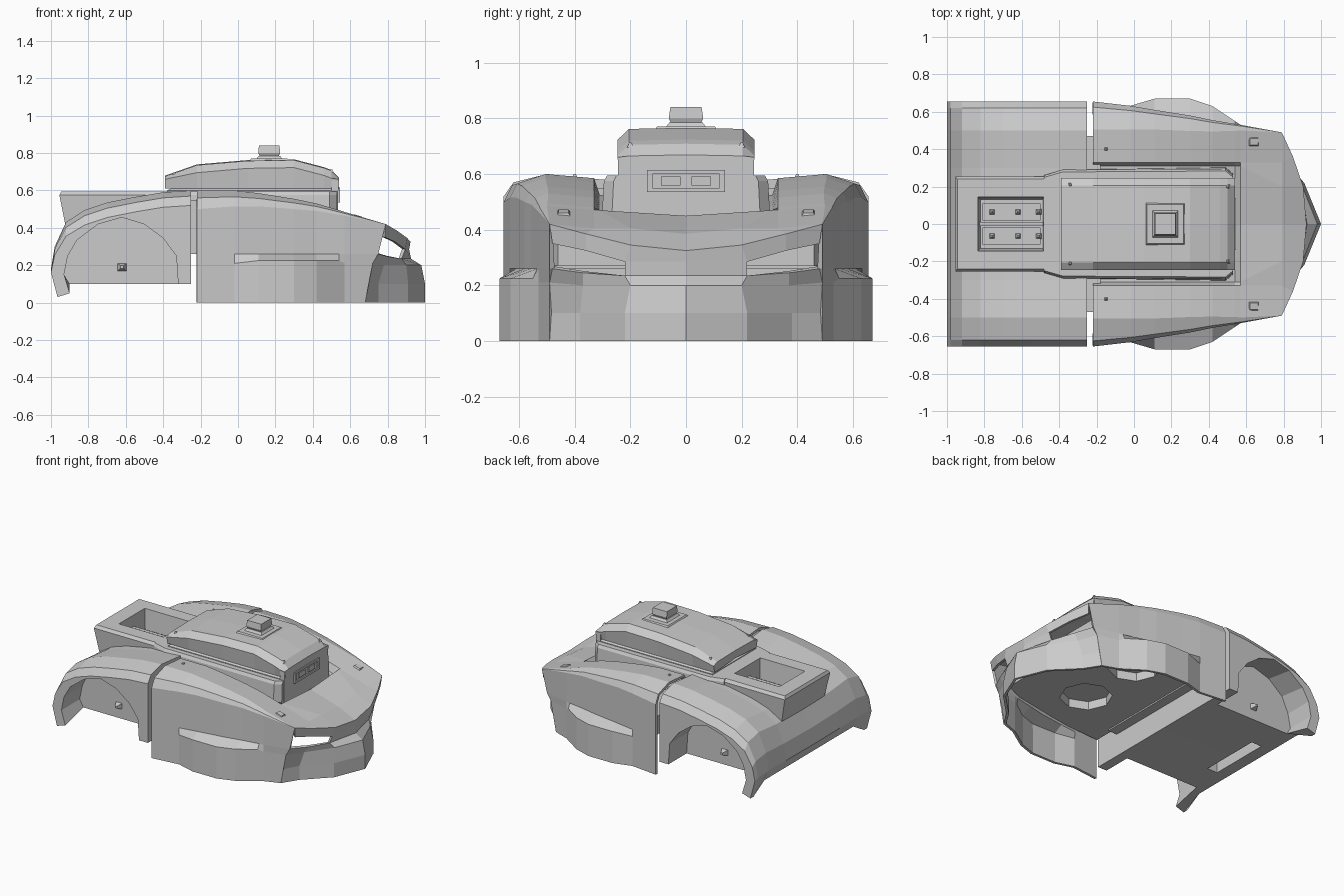
import bpy, bmesh, math

if "Cube" in bpy.data.objects:
    bpy.data.objects.remove(bpy.data.objects["Cube"])


def finish(name, bm, mirror=False, thick=0):
    bmesh.ops.remove_doubles(bm, verts=bm.verts[:], dist=0.001)
    bmesh.ops.dissolve_degenerate(bm, edges=bm.edges[:], dist=0.0005)
    bmesh.ops.recalc_face_normals(bm, faces=bm.faces[:])
    top = max((f for f in bm.faces if abs(f.normal.z) > 0.3), key=lambda f: f.calc_center_median().z)
    if top.normal.z < 0:
        bmesh.ops.reverse_faces(bm, faces=bm.faces[:])
    me = bpy.data.meshes.new(name)
    bm.to_mesh(me)
    bm.free()
    ob = bpy.data.objects.new(name, me)
    bpy.context.collection.objects.link(ob)
    if mirror:
        m = ob.modifiers.new("mirror", 'MIRROR')
        m.use_axis = (False, True, False)
    if thick:
        s = ob.modifiers.new("wall", 'SOLIDIFY')
        s.thickness = thick
        s.offset = -1
    return ob


def grid(bm, rows, skip=()):
    vs = [[bm.verts.new(p) for p in r] for r in rows]
    for i in range(len(vs) - 1):
        for j in range(len(vs[0]) - 1):
            if (i, j) not in skip:
                bm.faces.new((vs[i][j], vs[i + 1][j], vs[i + 1][j + 1], vs[i][j + 1]))
    return vs


def rings(name, loops):
    """Closed solid through stacked rings of equal length."""
    bm = bmesh.new()
    vs = grid(bm, [l + l[:1] for l in loops])
    bm.faces.new(vs[0][:-1])
    bm.faces.new(vs[-1][:-1])
    return finish(name, bm)


def rect(x0, x1, y, z):
    return [(x0, -y, z), (x1, -y, z), (x1, y, z), (x0, y, z)]


def box(name, x0, x1, y0, y1, z0, z1):
    return rings(name, [[(x0, y0, z), (x1, y0, z), (x1, y1, z), (x0, y1, z)] for z in (z0, z1)])


def cut(ob, cutter):
    b = ob.modifiers.new("cut", 'BOOLEAN')
    b.operation = 'DIFFERENCE'
    b.object = cutter
    cutter.hide_render = True
    cutter.hide_set(True)


# Front shell: stations of x, skirt y, side y, top z, shoulder roundness, channel depth
stations = [(-.22, .655, .655, .60, 1, .06), (-.02, .632, .632, .60, .85, .06), (.11, .67, .61, .585, .7, .06),
            (.30, .67, .58, .555, .55, .055), (.42, .63, .555, .53, .4, .05), (.54, .55, .535, .495, .25, .05),
            (.57, .53, .53, .485, .2, 0), (.79, .49, .49, .42, 0, 0)]
rows = []
for x, yb, ys, zt, k, d in stations:
    last = x > .7
    bulge = yb - ys > .01
    xs = [.68, .72, .75] if last else [x] * 3
    rows.append([(xs[0], yb, 0), (xs[1], yb, .225 if bulge else .21), (xs[2], ys, .26), (x, ys, zt - .1 * k),
                 (x, ys - .03 * k, zt - .04 * k), (x, ys - .15 * k, zt), (x, .33, zt - .015),
                 (x, .2 if last else .31, zt - .015 - d), (x, 0, zt - .035 - d)])
bm = bmesh.new()
grid(bm, rows)
# Nose: columns from the corner to the centre, rows from hood edge to ground, lamp opening left out
nose = [
    [(.79, .49, .42), (.79, .33, .405), (.79, .2, .405), (.79, 0, .385)],
    [(.79, .49, .42), (.85, .36, .385), (.905, .2, .345), (.922, 0, .325)],
    [(.785, .48, .35), (.84, .36, .325), (.895, .22, .285), (.915, 0, .285)],
    [(.75, .48, .26), (.81, .37, .245), (.875, .22, .235), (.925, 0, .235)],
    [(.72, .49, .21), (.78, .37, .20), (.90, .2, .20), (.98, 0, .20)],
    [(.69, .49, .10), (.75, .38, .10), (.91, .22, .10), (1, 0, .10)],
    [(.68, .49, 0), (.75, .38, 0), (.91, .22, 0), (1, 0, 0)]]
grid(bm, nose, skip=((2, 0), (2, 1)))
finish("front_shell", bm, mirror=True, thick=.018)

# Chassis under the front shell, with two caster wells
half = [(-.21, .62), (.1, .6), (.35, .55), (.52, .52), (.66, .46)]
loop = half + [(x, -y) for x, y in reversed(half)]
deck = rings("front_chassis", [[(x, y, z) for x, y in loop] for z in (.27, .4)])
box("chassis_joint", -.3, -.18, -.47, .47, .26, .55)
for s in (-1, 1):
    c = [(.2 + .17 * math.cos(a * math.pi / 4), s * .24 + .17 * math.sin(a * math.pi / 4)) for a in range(8)]
    cut(deck, rings("caster_well_cutter", [[(x, y, z) for x, y in c] for z in (.2, .33)]))

# Rear body: outer profile lofted outwards, turned in under the wheel arch
outer = [(-.25, .1), (-.25, .6), (-.4, .59), (-.55, .565), (-.7, .535), (-.82, .495), (-.92, .43),
         (-.98, .3), (-1, .18), (-.965, .03)]
arch = [(-.32, .1), (-.33, .25), (-.4, .37), (-.5, .45), (-.62, .49), (-.75, .45), (-.86, .36),
        (-.91, .25), (-.93, .15), (-.9, .05)]
rows = []
for y, dz, foot in ((0, -.03, .1), (.3, -.02, .1), (.5, 0, .1), (.62, -.03, .03), (.655, -.08, .03)):
    rows.append([(x, y, foot if i == 9 else z + dz * min(1, max(0, (z - .1) / .35)))
                 for i, (x, z) in enumerate(outer)])
rows += [[(x, .655, z * .93 if z > .3 else z) for x, z in arch],
         [(x, .45, .1 if z < .1 else z) for x, z in arch]]
bm = bmesh.new()
vs = grid(bm, rows)
bm.faces.new(vs[-1])
bm.faces.new([r[0] for r in vs] + [r[-1] for r in reversed(vs)])
rear = finish("rear_body", bm, mirror=True)
cut(rear, box("rear_slot_cutter", -.88, -.8, -.22, .22, 0, .2))

# Rear tray with a recessed well, cut through into the body
tray = rings("rear_tray", [rect(-.92, -.36, .24, .40), rect(-.955, -.36, .255, .575), rect(-.945, -.36, .24, .595)])
well = rings("tray_well_cutter", [rect(-.82, -.49, .13, .45), rect(-.84, -.48, .15, .65)])
cut(tray, well)
cut(rear, well)
box("tray_divider", -.83, -.485, -.012, .012, .44, .52)
for y in (-.065, .065):
    box("tray_panel", -.81, -.5, y - .045, y + .045, .44, .465)
    for x in (-.76, -.62, -.51):
        rings("tray_stud", [rect(x - .015, x + .015, .015, .46),
                            rect(x - .004, x + .004, .004, .49)]).location.y = y

# Collar that carries the cabin, flaring from the tray width
half = [(-.48, .26), (-.38, .29), (.49, .295), (.53, .26)]
loop = half + [(x, -y) for x, y in reversed(half)]
rings("cabin_collar", [[(x, y * s, z) for x, y in loop] for s, z in ((1.03, .42), (1, .575), (.96, .595))])

# Cabin: lower wall and faceted lid
rings("cabin_wall", [rect(-.38, .535, .245, .43), rect(-.38, .535, .245, .6), rect(-.36, .52, .228, .61),
                     rect(-.36, .52, .228, .65)])
bm = bmesh.new()
lid = [(-.39, .675), (-.22, .735), (.05, .758), (.3, .762), (.46, .72), (.5, .705), (.54, .665)]
vs = grid(bm, [[(x, 0, .625), (x, .235, .61), (x, .247, max(.66, z - .04)), (x, .205, z), (x, 0, z + .004)]
               for x, z in lid])
bm.faces.new(vs[0])
bm.faces.new(vs[-1])
finish("cabin_lid", bm, mirror=True)
box("lid_front", .5, .537, -.245, .245, .6, .66)

# Front sensor window
win = box("sensor_window", .5, .545, -.14, .14, .535, .615)
cut(win, box("sensor_cutter", .537, .6, -.12, .12, .55, .6))
for y in (-.055, .055):
    box("sensor_lens", .53, .544, y - .035, y + .035, .558, .592)

# Turret on the roof
rings("turret_plate", [rect(.06, .275, .115, .755), rect(.07, .265, .105, .77)])
rings("turret_foot", [rect(.095, .24, .075, .765), rect(.11, .225, .06, .785)])
rings("turret_head", [rect(.12, .215, .05, .775), rect(.108, .225, .062, .80), rect(.112, .222, .056, .84)])

# Small fittings mirrored left and right
for s in (-1, 1):
    b = rings("hood_marker", [rect(-.03, .03, .028, -.01), rect(-.022, .022, .018, .006)])
    b.location = (.64, s * .44, .46)
    b.rotation_euler.y = .28
    for x, y, z in ((-.15, .4, .592), (.5, .2, .705), (-.34, .21, .69)):
        c = rings("screw", [rect(-.012, .012, .012, -.01), rect(-.004, .004, .004, .008)])
        c.location = (x, s * y, z)
    h = rings("wheel_stub", [rect(-.03, .03, .025, -.02), rect(-.008, .008, .008, .03)])
    h.location = (-.62, s * .455, .19)
    h.rotation_euler.x = -s * math.pi / 2
